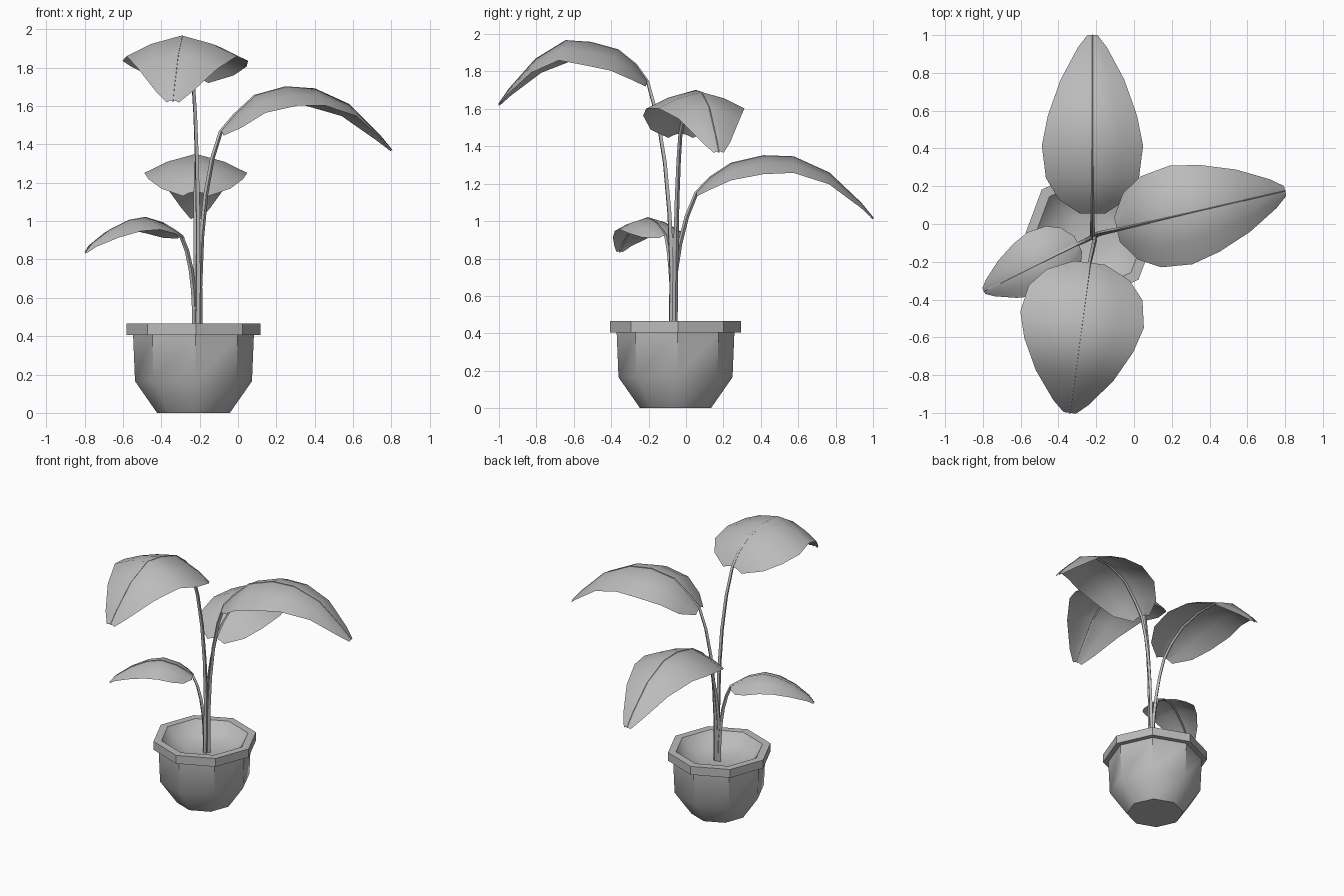
import bpy, bmesh, math
from mathutils import Vector

cube = bpy.data.objects.get("Cube")
if cube:
    bpy.data.objects.remove(cube, do_unlink=True)

grey = bpy.data.materials.new("plain grey")
grey.use_nodes = True
colour = (0.5, 0.5, 0.5, 1)
grey.diffuse_color = colour
grey.node_tree.nodes["Principled BSDF"].inputs["Base Color"].default_value = colour

# Shared blade outline: position along the midrib and relative half width
STATIONS = (0, 0.08, 0.2, 0.38, 0.55, 0.75, 0.93, 1)
WIDTHS = (0.25, 0.67, 0.92, 1, 0.88, 0.63, 0.29, 0.1)


def add_object(name, data):
    data.materials.append(grey)
    obj = bpy.data.objects.new(name, data)
    bpy.context.collection.objects.link(obj)
    bpy.ops.object.select_all(action='DESELECT')
    obj.select_set(True)
    bpy.context.view_layer.objects.active = obj
    if obj.type == 'CURVE':
        bpy.ops.object.convert(target='MESH')
    bpy.ops.object.shade_smooth_by_angle(angle=math.radians(40))


def add_mesh(name, bm):
    mesh = bpy.data.meshes.new(name)
    bm.to_mesh(mesh)
    bm.free()
    add_object(name, mesh)


def add_lathe(name, profile, sides, centre, turn):
    """Closed stack of polygon rings from (radius, height) pairs."""
    bm = bmesh.new()
    angles = [turn + math.tau * i / sides for i in range(sides)]
    rings = [[bm.verts.new((centre.x + r * math.cos(a), centre.y + r * math.sin(a), z))
              for a in angles] for r, z in profile]
    for low, high in zip(rings, rings[1:]):
        for i in range(sides):
            j = (i + 1) % sides
            bm.faces.new((low[i], low[j], high[j], high[i]))
    bm.faces.new(reversed(rings[0]))
    bm.faces.new(rings[-1])
    add_mesh(name, bm)


def add_leaf(name, midrib, half_width):
    """Arched blade whose sides droop away from the midrib."""
    bm = bmesh.new()
    along = midrib[-1] - midrib[0]
    side = Vector((-along.y, along.x, 0)).normalized()
    rows = []
    for point, relative in zip(midrib, WIDTHS):
        w = half_width * relative
        rows.append([bm.verts.new(point + side * u * w - Vector((0, 0, 0.37 * w * abs(u) ** 1.5)))
                     for u in (-1, -0.55, 0, 0.55, 1)])
    for a, b in zip(rows, rows[1:]):
        for i in range(len(a) - 1):
            bm.faces.new((a[i], b[i], b[i + 1], a[i + 1]))
    add_mesh(name, bm)


def add_stem(name, foot, bend, midrib):
    """Tapered four-sided stalk that runs on under the blade as its rib."""
    top = midrib[0]
    steps = [i / 5 for i in range(5)]
    points = [foot * (1 - t) ** 2 + bend * 2 * t * (1 - t) + top * t * t for t in steps]
    points += [p - Vector((0, 0, 0.006)) for p in midrib]
    curve = bpy.data.curves.new(name, 'CURVE')
    curve.dimensions = '3D'
    curve.bevel_depth = 0.015
    curve.bevel_resolution = 0
    curve.use_fill_caps = True
    spline = curve.splines.new('POLY')
    spline.points.add(len(points) - 1)
    for i, p in enumerate(points):
        spline.points[i].co = (*p, 1)
        spline.points[i].radius = 1 - 0.65 * i / (len(points) - 1)
    add_object(name, curve)


def add_shoot(name, foot, bend, base, tip, half_width, heights):
    start, end = Vector((*base, 0)), Vector((*tip, 0))
    midrib = [start.lerp(end, t) + Vector((0, 0, z)) for t, z in zip(STATIONS, heights)]
    add_leaf(name + "_leaf", midrib, half_width)
    add_stem(name + "_stem", Vector((*foot, 0.36)), Vector(bend), midrib)


# Octagonal pot with an overhanging rim and a sunken soil bed
add_lathe("pot", [(0.19, 0), (0.305, 0.165), (0.315, 0.405), (0.35, 0.405), (0.35, 0.466),
                  (0.295, 0.466), (0.24, 0.4), (0.12, 0.365)],
          sides=8, centre=Vector((-0.232, -0.056)), turn=math.radians(2))

# Four shoots, each a bent stalk carrying one drooping leaf
add_shoot("front", foot=(-0.21, -0.08), bend=(-0.2, -0.055, 1.3),
          base=(-0.235, -0.205), tip=(-0.34, -1), half_width=0.33,
          heights=(1.75, 1.84, 1.917, 1.957, 1.967, 1.87, 1.71, 1.63))
add_shoot("left", foot=(-0.2, -0.06), bend=(-0.215, -0.055, 1.15),
          base=(-0.09, -0.03), tip=(0.8, 0.175), half_width=0.268,
          heights=(1.47, 1.555, 1.655, 1.7, 1.69, 1.61, 1.45, 1.375))
add_shoot("back", foot=(-0.22, -0.07), bend=(-0.22, -0.085, 0.85),
          base=(-0.22, 0.055), tip=(-0.22, 1), half_width=0.268,
          heights=(1.155, 1.235, 1.31, 1.35, 1.345, 1.26, 1.1, 1.02))
add_shoot("right", foot=(-0.225, -0.065), bend=(-0.215, -0.07, 0.75),
          base=(-0.295, -0.105), tip=(-0.795, -0.355), half_width=0.175,
          heights=(0.925, 0.955, 0.992, 1.02, 1.005, 0.955, 0.885, 0.84))
